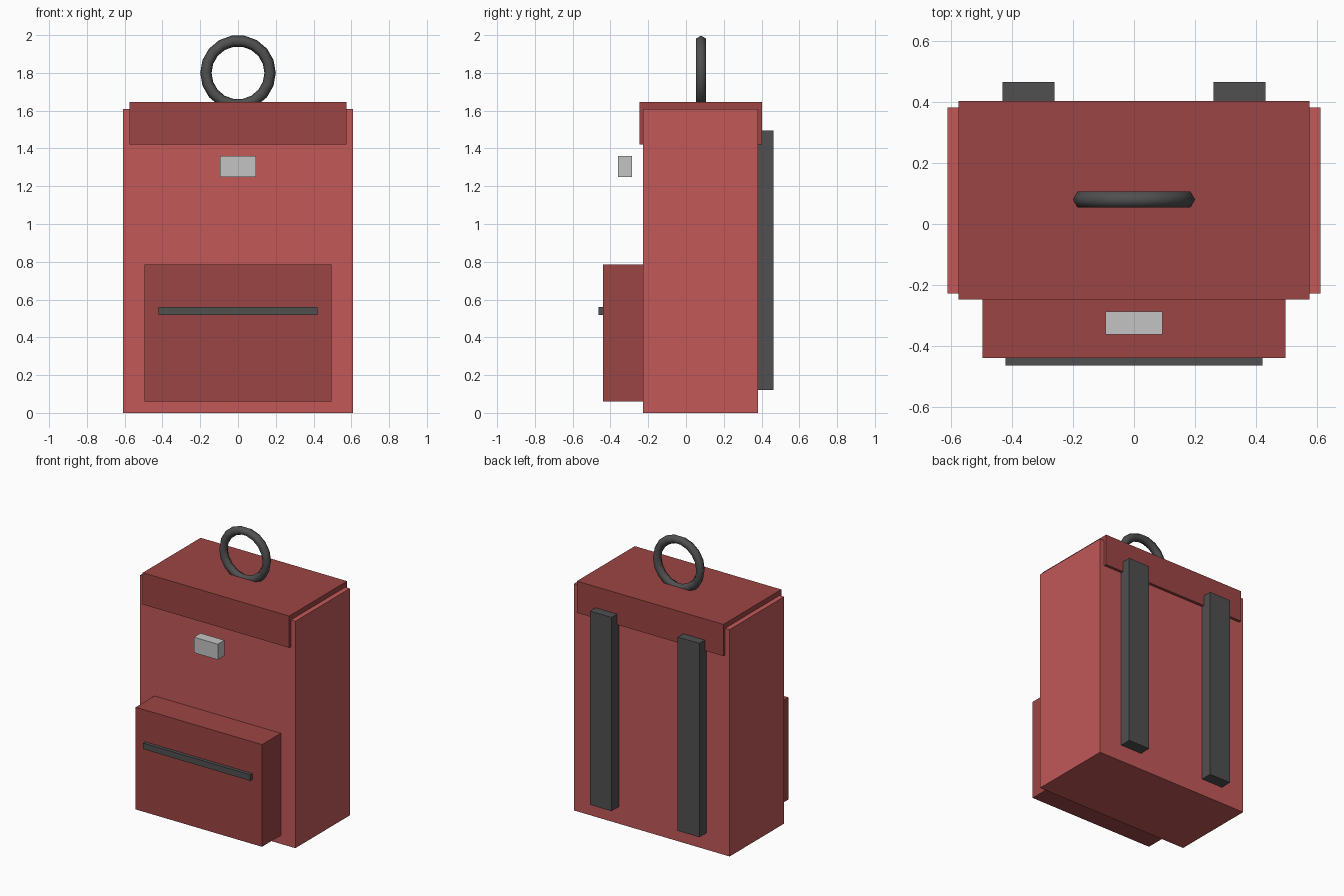
import bpy

cube = bpy.data.objects.get("Cube")
if cube:
    bpy.data.objects.remove(cube, do_unlink=True)


def material(name, rgb):
    mat = bpy.data.materials.new(name)
    mat.use_nodes = True
    mat.diffuse_color = (*rgb, 1)
    mat.node_tree.nodes["Principled BSDF"].inputs["Base Color"].default_value = (*rgb, 1)
    return mat


red = material("red fabric", (0.54, 0.098, 0.098))
dark_red = material("dark red fabric", (0.333, 0.06, 0.058))
charcoal = material("charcoal webbing", (0.08, 0.08, 0.08))
silver = material("silver metal", (0.55, 0.55, 0.55))


def box(name, x, y, z, mat):
    """Box spanning the (low, high) range on each axis."""
    spans = (x, y, z)
    bpy.ops.mesh.primitive_cube_add(size=1, location=[(a + b) / 2 for a, b in spans])
    obj = bpy.context.object
    obj.name = name
    obj.scale = [b - a for a, b in spans]
    bpy.ops.object.transform_apply(location=False, rotation=False, scale=True)
    obj.data.materials.append(mat)
    return obj


# Main bag and lid
box("main_body", (-0.61, 0.61), (-0.228, 0.382), (0, 1.61), red)
box("top_flap", (-0.575, 0.575), (-0.247, 0.402), (1.42, 1.645), dark_red)

# Front pocket with its zipper, and the buckle hanging in front
box("front_pocket", (-0.496, 0.496), (-0.439, -0.22), (0.06, 0.785), dark_red)
box("pocket_zipper", (-0.42, 0.42), (-0.463, -0.43), (0.517, 0.56), charcoal)
box("buckle", (-0.094, 0.094), (-0.361, -0.286), (1.25, 1.36), silver)

# Shoulder straps on the back
for side, sign in (("left", 1), ("right", -1)):
    box(side + "_strap", sorted((sign * 0.26, sign * 0.43)), (0.37, 0.464), (0.12, 1.495), charcoal)

# Ring handle on top
bpy.ops.mesh.primitive_torus_add(
    major_segments=18, minor_segments=6, major_radius=0.17, minor_radius=0.03,
    location=(0, 0.08, 1.8), rotation=(1.5708, 0, 0))
ring = bpy.context.object
ring.name = "carry_ring"
ring.data.materials.append(charcoal)
bpy.ops.object.shade_smooth()
